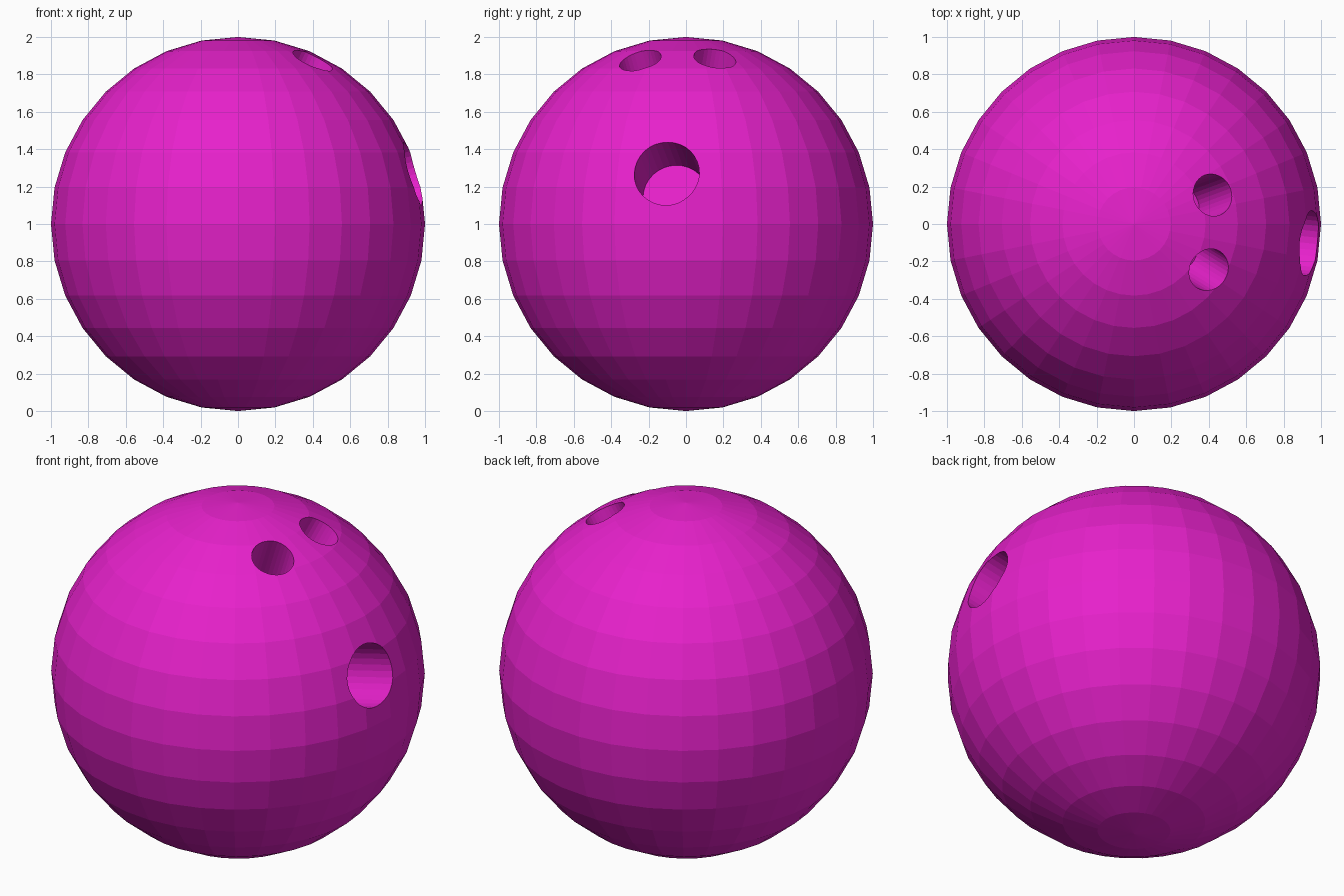
import bpy
from mathutils import Vector

if "Cube" in bpy.data.objects:
    bpy.data.objects.remove(bpy.data.objects["Cube"])

CENTRE = Vector((0, 0, 1))

mat = bpy.data.materials.new("magenta")
mat.diffuse_color = (0.8, 0.015, 0.6, 1)
mat.use_nodes = True
mat.node_tree.nodes["Principled BSDF"].inputs["Base Color"].default_value = mat.diffuse_color

# Ball: flat-faced UV sphere
bpy.ops.mesh.primitive_uv_sphere_add(segments=32, ring_count=16, radius=1, location=CENTRE)
ball = bpy.context.object
ball.name = "ball"
ball.data.materials.append(mat)


def drill(name, direction, radius, floor):
    """Cut a round blind hole towards the ball's centre, ending at distance floor from it."""
    d = Vector(direction).normalized()
    top = 1.2
    bpy.ops.mesh.primitive_cylinder_add(
        vertices=32, radius=radius, depth=top - floor,
        location=CENTRE + d * (top + floor) / 2,
        rotation=d.to_track_quat('Z', 'Y').to_euler())
    cutter = bpy.context.object
    cutter.name = name + "_cutter"
    cutter.data.materials.append(mat)
    cutter.hide_render = True
    cutter.display_type = 'WIRE'
    mod = ball.modifiers.new(name, 'BOOLEAN')
    mod.operation = 'DIFFERENCE'
    mod.solver = 'EXACT'
    mod.object = cutter


# Thumb hole and two finger holes
drill("thumb_hole", (0.955, -0.105, 0.275), 0.175, 0.53)
drill("finger_hole_back", (0.42, 0.155, 0.885), 0.114, 0.58)
drill("finger_hole_front", (0.40, -0.245, 0.875), 0.115, 0.58)
